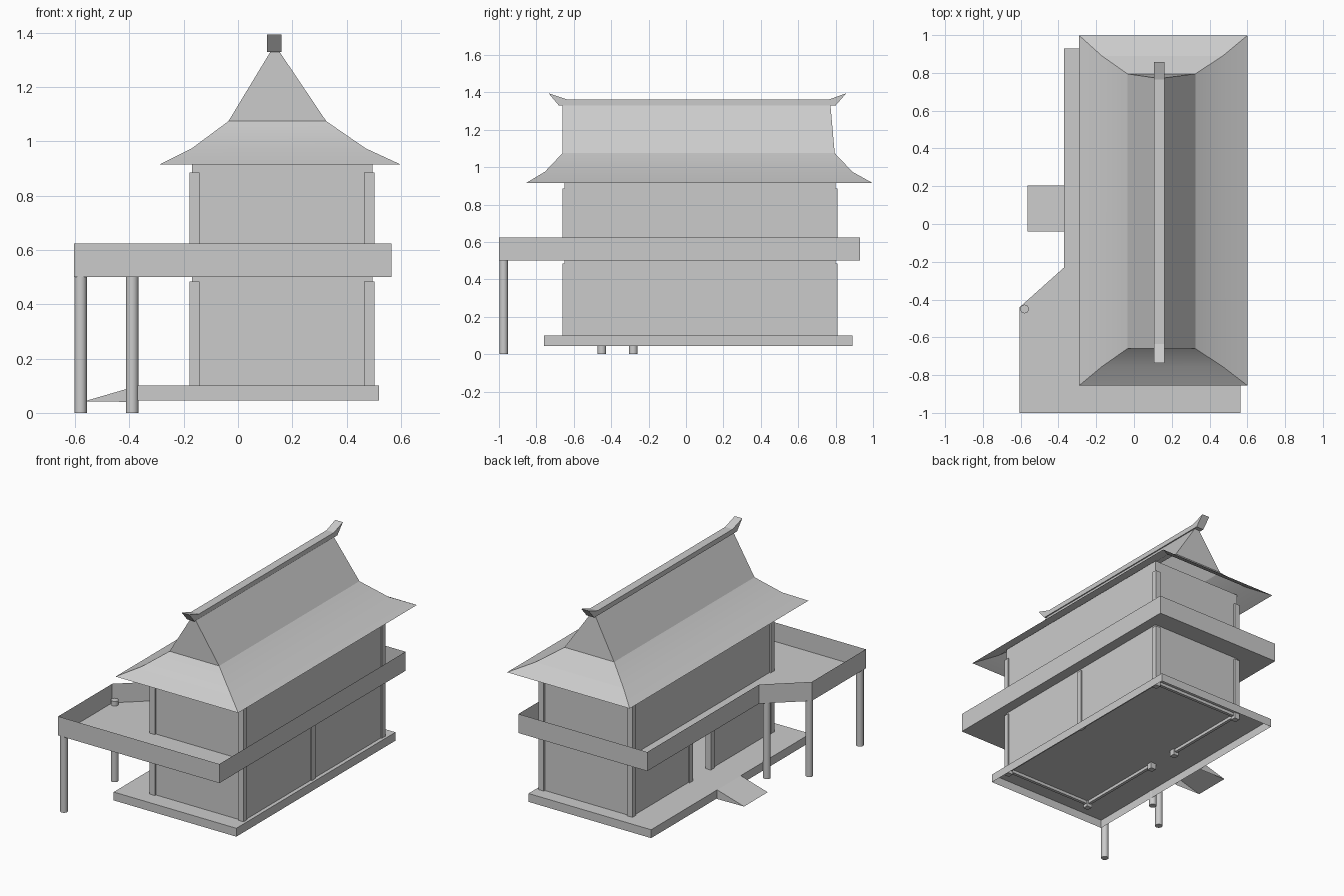
import bpy, bmesh, math

cube = bpy.data.objects.get("Cube")
if cube:
    bpy.data.objects.remove(cube)

grey = bpy.data.materials.new("plain_grey")
grey.use_nodes = True
grey.diffuse_color = (0.6, 0.6, 0.6, 1)
grey.node_tree.nodes["Principled BSDF"].inputs["Base Color"].default_value = (0.6, 0.6, 0.6, 1)


def finish(name, bm, smooth=None):
    bmesh.ops.recalc_face_normals(bm, faces=bm.faces)
    mesh = bpy.data.meshes.new(name)
    bm.to_mesh(mesh)
    bm.free()
    mesh.materials.append(grey)
    obj = bpy.data.objects.new(name, mesh)
    bpy.context.collection.objects.link(obj)
    if smooth:
        bpy.ops.object.select_all(action='DESELECT')
        obj.select_set(True)
        bpy.context.view_layer.objects.active = obj
        bpy.ops.object.shade_smooth_by_angle(angle=math.radians(smooth))
    return obj


def rect(x0, x1, y0, y1):
    return [(x0, y0), (x1, y0), (x1, y1), (x0, y1)]


def loft(name, rings, bottom=True, top=True, smooth=None):
    """Join closed rings of 3D points, with optional end caps."""
    bm = bmesh.new()
    loops = [[bm.verts.new(p) for p in ring] for ring in rings]
    for a, b in zip(loops, loops[1:]):
        for i in range(len(a)):
            j = (i + 1) % len(a)
            bm.faces.new((a[i], a[j], b[j], b[i]))
    if bottom:
        bm.faces.new(loops[0])
    if top:
        bm.faces.new(loops[-1])
    return finish(name, bm, smooth)


def prism(name, outline, z0, z1, **caps):
    return loft(name, [[(x, y, z) for x, y in outline] for z in (z0, z1)], **caps)


def box(name, x0, x1, y0, y1, z0, z1, **caps):
    return prism(name, rect(x0, x1, y0, y1), z0, z1, **caps)


def post(name, x, y, z0, z1, half=0.019):
    box(name, x - half, x + half, y - half, y + half, z0, z1)


# Ground platform, hollow underneath
box("platform", -0.37, 0.52, -0.76, 0.89, 0.045, 0.10, bottom=False)

# Entry ramp, a hollow wedge
bm = bmesh.new()
low = [bm.verts.new((-0.565, y, 0.043)) for y in (-0.04, 0.205)]
high = [bm.verts.new((-0.37, y, 0.10)) for y in (-0.04, 0.205)]
base = [bm.verts.new((-0.37, y, 0.04)) for y in (-0.04, 0.205)]
bm.faces.new((low[0], high[0], high[1], low[1]))
for i in (0, 1):
    bm.faces.new((low[i], base[i], high[i]))
finish("entry_ramp", bm)

# Lower storey walls, with a doorway on the ramp side
box("lower_wall_front", -0.165, 0.49, -0.65, -0.63, 0.08, 0.5)
box("lower_wall_back", -0.165, 0.49, 0.78, 0.80, 0.08, 0.5)
box("lower_wall_left", 0.475, 0.495, -0.65, 0.80, 0.08, 0.5)
box("lower_wall_right_front", -0.17, -0.15, -0.65, -0.02, 0.08, 0.5)
box("lower_wall_right_back", -0.17, -0.15, 0.20, 0.80, 0.08, 0.5)

# Upper storey walls
box("upper_walls", -0.17, 0.495, -0.65, 0.80, 0.5, 0.96)

# Corner posts on both storeys
for side, x in (("right", -0.16), ("left", 0.484)):
    for end, y in (("front", -0.642), ("back", 0.792)):
        post(f"lower_post_{end}_{side}", x, y, 0.06, 0.485)
        post(f"upper_post_{end}_{side}", x, y, 0.5, 0.885)

# Door posts and the middle post of the long wall
post("door_post_front", -0.16, -0.02, 0.06, 0.485)
post("door_post_back", -0.16, 0.20, 0.06, 0.485)
post("middle_post_left", 0.484, 0.065, 0.08, 0.485)

# Balcony tray with parapet, widening into a terrace
outline = [(-0.605, -1.0), (0.565, -1.0), (0.565, 0.93),
           (-0.37, 0.93), (-0.37, -0.23), (-0.605, -0.44)]
prism("balcony", outline, 0.5, 0.625, top=False)

# Round terrace columns
for name, x, y, top in (("front", -0.58, -0.975, 0.5),
                        ("middle", -0.58, -0.45, 0.53),
                        ("back", -0.39, -0.282, 0.5)):
    circle = [(x + 0.023 * math.cos(i * math.tau / 16),
               y + 0.023 * math.sin(i * math.tau / 16)) for i in range(16)]
    prism(f"terrace_column_{name}", circle, 0, top, smooth=35)

# Flared hip-and-gable roof shell
levels = [(-0.29, 0.60, -0.855, 0.998, 0.915),
          (-0.17, 0.47, -0.755, 0.89, 0.975),
          (-0.035, 0.325, -0.66, 0.795, 1.075),
          (0.122, 0.15, -0.66, 0.772, 1.335)]
loft("roof", [[(x, y, lv[4]) for x, y in rect(*lv[:4])] for lv in levels],
     bottom=False, smooth=16)

# Ridge beam with upturned ends
profile = [(-0.735, 1.395), (-0.635, 1.362), (0.765, 1.362),
           (0.857, 1.395), (0.80, 1.33), (-0.68, 1.33)]
loft("ridge_beam", [[(x, y, z) for y, z in profile] for x in (0.106, 0.161)])
